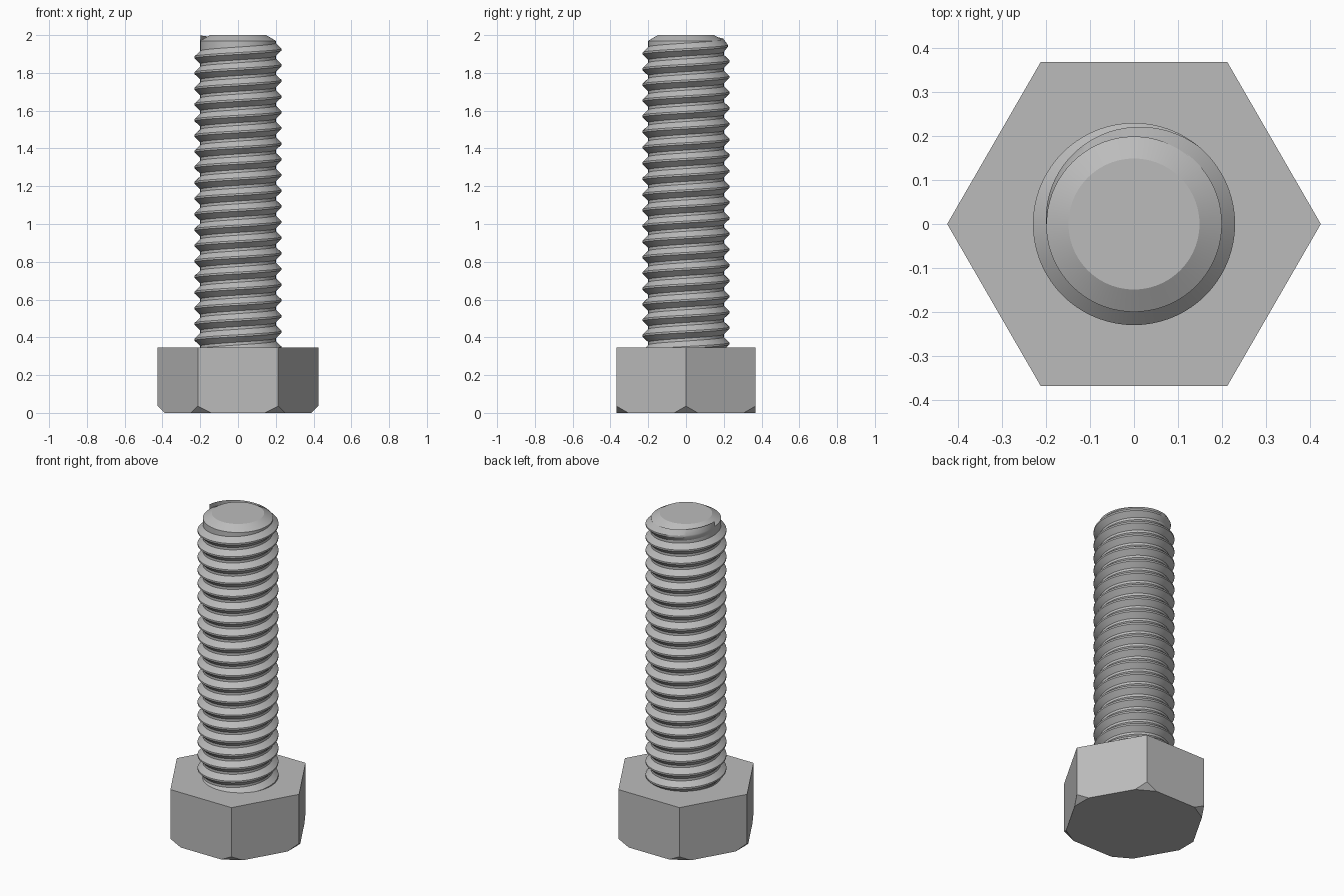
import bpy, bmesh
from math import sin, cos, pi, radians
from mathutils import Vector

if "Cube" in bpy.data.objects:
    bpy.data.objects.remove(bpy.data.objects["Cube"], do_unlink=True)

steel = bpy.data.materials.new("steel grey")
steel.use_nodes = True
grey = (0.5, 0.5, 0.5, 1)
steel.diffuse_color = grey
steel.node_tree.nodes["Principled BSDF"].inputs["Base Color"].default_value = grey


def finish(bm, name, smooth_angle=None):
    bmesh.ops.recalc_face_normals(bm, faces=bm.faces)
    mesh = bpy.data.meshes.new(name)
    bm.to_mesh(mesh)
    bm.free()
    mesh.materials.append(steel)
    obj = bpy.data.objects.new(name, mesh)
    bpy.context.collection.objects.link(obj)
    if smooth_angle:
        bpy.ops.object.select_all(action='DESELECT')
        obj.select_set(True)
        bpy.context.view_layer.objects.active = obj
        bpy.ops.object.shade_smooth_by_angle(angle=radians(smooth_angle))
    return obj


HEAD_R, HEAD_H, CUT = 0.425, 0.345, 0.036
ROOT_R, CREST_R, SEGS = 0.2, 0.23, 72

# Hexagonal head, with each lower corner cut off by a slanted plane
bm = bmesh.new()
rings = [[bm.verts.new((HEAD_R * cos(i * pi / 3), HEAD_R * sin(i * pi / 3), z))
          for i in range(6)] for z in (0, HEAD_H)]
for i in range(6):
    j = (i + 1) % 6
    bm.faces.new((rings[0][i], rings[0][j], rings[1][j], rings[1][i]))
for ring in rings:
    bm.faces.new(ring)
for i in range(6):
    out = Vector((cos(i * pi / 3), sin(i * pi / 3), 0))
    cut = bmesh.ops.bisect_plane(
        bm, geom=bm.verts[:] + bm.edges[:] + bm.faces[:], dist=1e-5,
        plane_co=out * (HEAD_R - CUT), plane_no=out - Vector((0, 0, 1)), clear_outer=True)
    edges = [e for e in cut["geom_cut"] if isinstance(e, bmesh.types.BMEdge)]
    bmesh.ops.holes_fill(bm, edges=edges)
finish(bm, "hex_head")

# Shank core with a chamfered tip
bm = bmesh.new()
profile = [(ROOT_R, HEAD_H - 0.02), (ROOT_R, 1.97), (0.149, 2.0)]
rings = [[bm.verts.new((r * cos(2 * pi * i / SEGS), r * sin(2 * pi * i / SEGS), z))
          for i in range(SEGS)] for r, z in profile]
for low, high in zip(rings, rings[1:]):
    for i in range(SEGS):
        j = (i + 1) % SEGS
        bm.faces.new((low[i], low[j], high[j], high[i]))
bm.faces.new(rings[0])
bm.faces.new(rings[-1])
finish(bm, "shank_core", 25)

# Right-handed thread ridge that fades into the shank near the tip
PITCH, END_Z, END_ANGLE, FADE = 0.083, 1.965, pi, radians(130)
turns = (END_Z - HEAD_H + 0.06) / PITCH
steps = int(turns * SEGS)
bm = bmesh.new()
previous = None
for s in range(steps + 1):
    back = (steps - s) * 2 * pi / SEGS
    angle = END_ANGLE - back
    z = END_Z - PITCH * back / (2 * pi)
    height = (CREST_R - ROOT_R) * min(1, back / FADE)
    base = 0.002
    section = []
    for r, dz in ((ROOT_R - base, -0.036), (ROOT_R + height, -0.005),
                  (ROOT_R + height, 0.005), (ROOT_R - base, 0.036)):
        section.append(bm.verts.new((r * cos(angle), r * sin(angle), z + dz)))
    if previous:
        for k in range(4):
            n = (k + 1) % 4
            bm.faces.new((previous[k], previous[n], section[n], section[k]))
    else:
        bm.faces.new(section)
    previous = section
bm.faces.new(previous)
finish(bm, "thread_ridge", 25)
